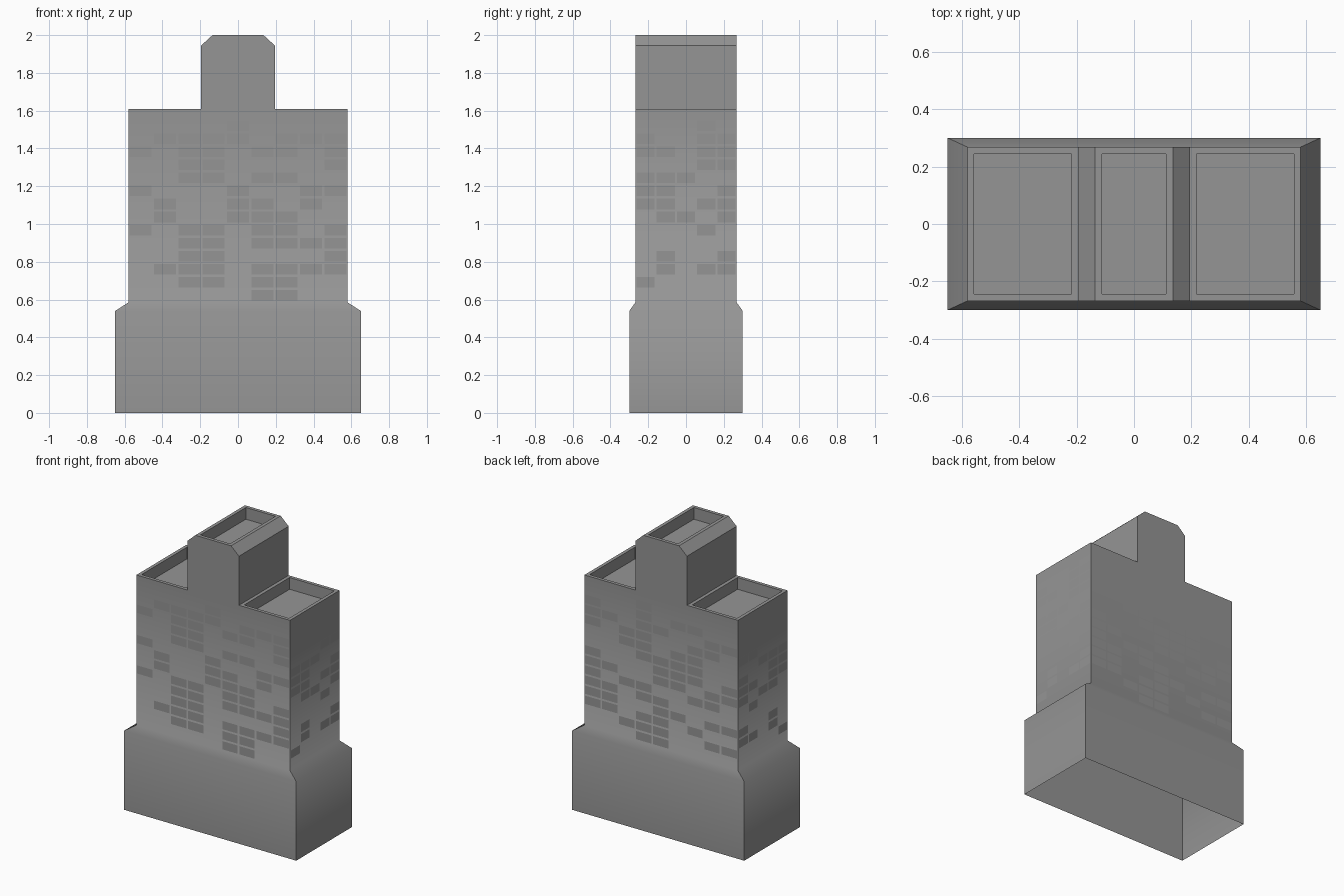
import bpy
import bmesh
from mathutils import Vector

cube = bpy.data.objects.get("Cube")
if cube:
    bpy.data.objects.remove(cube, do_unlink=True)

# One concrete grey for the whole building
grey = bpy.data.materials.new("concrete_grey")
grey.use_nodes = True
colour = (0.3, 0.3, 0.3, 1)
grey.diffuse_color = colour
bsdf = grey.node_tree.nodes["Principled BSDF"]
bsdf.inputs["Base Color"].default_value = colour
bsdf.inputs["Roughness"].default_value = 0.9

BASE_X, BASE_Y, BASE_Z = 0.65, 0.30, 0.54
WALL_X, WALL_Y, WALL_Z = 0.58, 0.268, 0.585
ROOF_Z = 1.61


def add_object(name, bm):
    mesh = bpy.data.meshes.new(name)
    bm.to_mesh(mesh)
    bm.free()
    mesh.materials.append(grey)
    obj = bpy.data.objects.new(name, mesh)
    bpy.context.collection.objects.link(obj)
    return obj


def build_shell():
    bm = bmesh.new()
    # Stepped outline of the upper block, right half mirrored to the left
    half = [(WALL_X, WALL_Z), (WALL_X, ROOF_Z), (0.195, ROOF_Z), (0.195, 1.945), (0.135, 2.0)]
    outline = half + [(-x, z) for x, z in reversed(half)]
    front = [bm.verts.new((x, -WALL_Y, z)) for x, z in outline]
    back = [bm.verts.new((x, WALL_Y, z)) for x, z in outline]
    bm.faces.new(front)
    bm.faces.new(back[::-1])
    for i in range(len(outline) - 1):
        bm.faces.new((front[i], back[i], back[i + 1], front[i + 1]))

    # Wider base with a sloped shoulder, open underneath
    def ring(z):
        corners = ((-1, -1), (1, -1), (1, 1), (-1, 1))
        return [bm.verts.new((sx * BASE_X, sy * BASE_Y, z)) for sx, sy in corners]

    rings = [ring(0), ring(BASE_Z), [front[-1], front[0], back[0], back[-1]]]
    for low, high in zip(rings, rings[1:]):
        for i in range(4):
            j = (i + 1) % 4
            bm.faces.new((low[i], low[j], high[j], high[i]))
    bmesh.ops.recalc_face_normals(bm, faces=bm.faces)

    # Sunken roofs behind a parapet
    roofs = [f for f in bm.faces if abs(f.normal.z) > 0.99]
    bmesh.ops.inset_individual(bm, faces=roofs, thickness=0.033)
    floors = bmesh.ops.extrude_discrete_faces(bm, faces=roofs)["faces"]
    for f in floors:
        bmesh.ops.translate(bm, verts=f.verts, vec=(0, 0, -0.08))

    # Only the shoulder edges are soft
    for f in bm.faces:
        f.smooth = True
    for e in bm.edges:
        a, b = (v.co.z for v in e.verts)
        e.smooth = abs(a - b) < 0.001 and BASE_Z - 0.01 < a < WALL_Z + 0.01
    return add_object("building_shell", bm)


def build_windows(name, rows, normal, distance, half_width):
    """Thin plates on one wall; rows run from top to bottom, columns left to right."""
    bm = bmesh.new()
    normal = Vector(normal)
    up = Vector((0, 0, 1))
    across = up.cross(normal)
    pitch_w = 2 * half_width / len(rows[0])
    pitch_h = 0.069
    w, h = pitch_w * 0.45, 0.028
    for r, row in enumerate(reversed(rows)):
        for c, mark in enumerate(row):
            if mark == "#":
                centre = (normal * (distance + 0.003) + up * (0.623 + pitch_h * r)
                          + across * (pitch_w * (c + 0.5) - half_width))
                bm.faces.new([bm.verts.new(centre + across * sx * w + up * sz * h)
                              for sx, sz in ((-1, -1), (1, -1), (1, 1), (-1, 1))])
    return add_object(name, bm)


FRONT = ["....#....", ".####.###", "#.##.##.#", "..##....#", "..##.##..",
         "#...#..##", ".#..##.#.", ".#..###..", "#.##.##.#", "..##.####",
         "..##....#", ".###.####", "..##.##..", ".....##.."]
BACK = ["...#.....", "#..#.##..", "##.##..##", "#.##..##.", "..##.##..",
        "...####..", "#...###.#", "##..##.##", "#.##..##.", "##.##....",
        "##..##.##", "##.##.#..", "..###..##", "...##...."]
SIDE = ["...#.", "#..##", "##.##", "...##", "###..",
        "##..#", "##.##", ".##.#", "...#.", ".....",
        ".#..#", ".#.##", "#....", "....."]
SIDE_LEFT = [row[::-1] for row in SIDE]

build_shell()
build_windows("front_windows", FRONT, (0, -1, 0), WALL_Y, WALL_X)
build_windows("back_windows", BACK, (0, 1, 0), WALL_Y, WALL_X)
build_windows("left_windows", SIDE, (1, 0, 0), WALL_X, WALL_Y)
build_windows("right_windows", SIDE_LEFT, (-1, 0, 0), WALL_X, WALL_Y)
